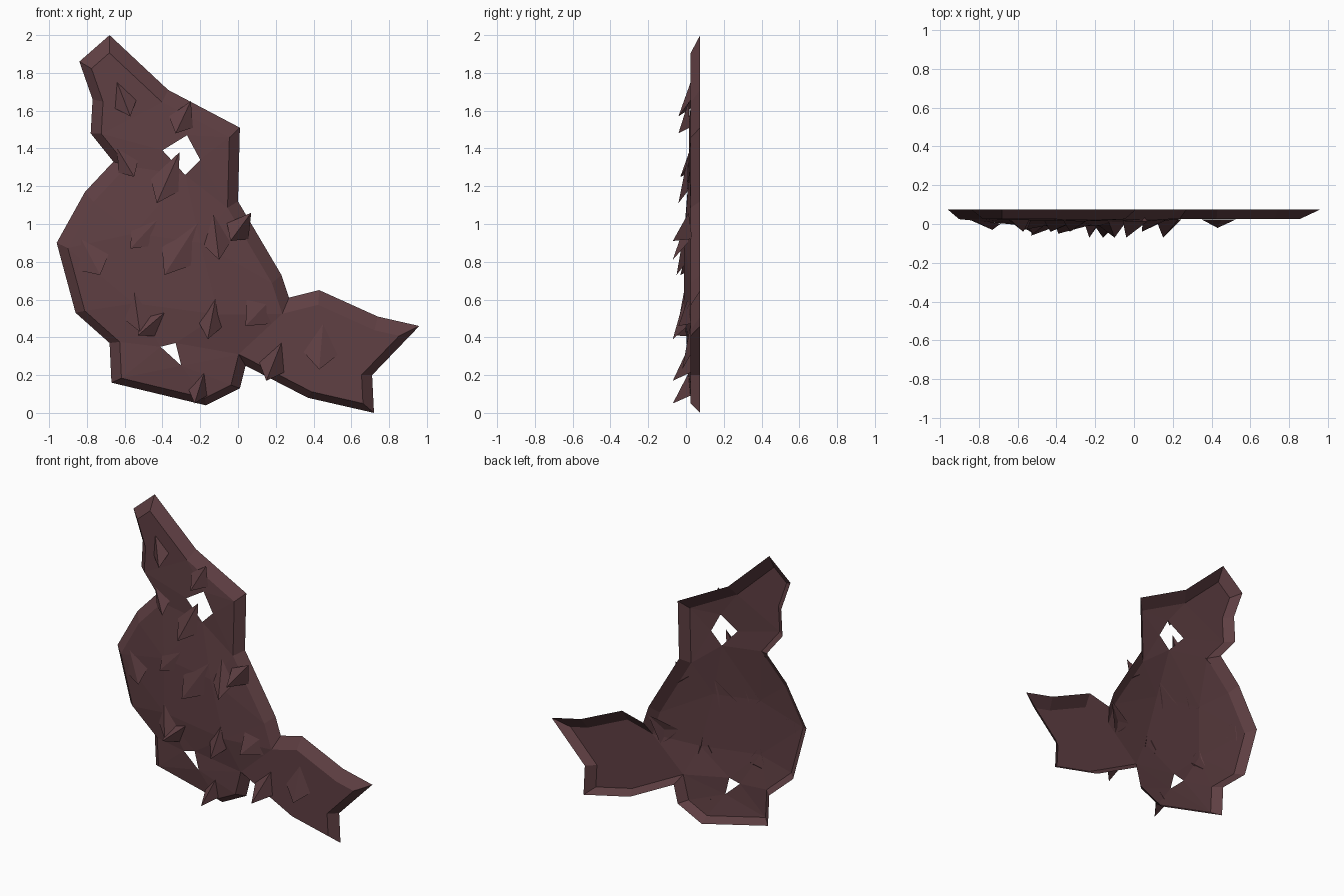
import bpy
import bmesh
from mathutils import Vector, Matrix
from mathutils.bvhtree import BVHTree
from mathutils.geometry import delaunay_2d_cdt, intersect_point_tri_2d

cube = bpy.data.objects.get("Cube")
if cube:
    bpy.data.objects.remove(cube, do_unlink=True)

BACK, FRONT = 0.075, 0.025

hide = bpy.data.materials.new("dark_maroon")
hide.use_nodes = True
hide.diffuse_color = (0.115, 0.05, 0.056, 1)
shader = hide.node_tree.nodes["Principled BSDF"]
shader.inputs["Base Color"].default_value = hide.diffuse_color
shader.inputs["Roughness"].default_value = 0.9


def points(*pairs):
    """Turn pairs given in hundredths into 2D points (x, z)."""
    return [Vector(p) / 100 for p in pairs]


def make_object(name, bm):
    mesh = bpy.data.meshes.new(name)
    bm.to_mesh(mesh)
    mesh.materials.append(hide)
    obj = bpy.data.objects.new(name, mesh)
    bpy.context.collection.objects.link(obj)
    return obj


def inset(loop):
    """Inset a clockwise outline, with wider bevels on the upper edges."""
    lines = []
    for i, a in enumerate(loop):
        edge = (loop[(i + 1) % len(loop)] - a).normalized()
        inward = Vector((edge.y, -edge.x))
        lines.append((inward, 0.055 - 0.02 * inward.y))
    result = []
    for i, p in enumerate(loop):
        (n1, w1), (n2, w2) = lines[i - 1], lines[i]
        result.append(p + Matrix((n1, n2)).inverted() @ Vector((w1, w2)))
    return result


# Silhouette: head, right flank, tail, underside, left flank
outline = points(
    (-68, 200), (-37, 171), (1, 151), (0, 112), (23, 73), (27, 61),
    (43, 65), (74, 51), (96, 46), (71, 20), (72, 0), (37, 8),
    (4, 25), (1, 13), (-17, 4), (-67, 16), (-68, 37), (-86, 53),
    (-96, 90), (-81, 117), (-66, 133), (-78, 148), (-77, 166), (-84, 186))
rim = inset(outline)

# Eye opening and belly opening
eye_hole = points((-40, 139), (-27, 147), (-20, 134), (-28, 126))
belly_hole = points((-41, 35), (-33, 37), (-30, 25))

# Crown points of the gently domed body
crown = points((-55, 95), (-20, 90), (-55, 58), (-10, 52))

flat = rim + eye_hole + belly_hole + crown
depths = ([FRONT] * len(rim) + [0.015] * len(eye_hole)
          + [0.005] * len(belly_hole) + [-0.01] * len(crown))

edges, start = [], 0
for loop in (rim, eye_hole, belly_hole):
    n = len(loop)
    edges += [(start + i, start + (i + 1) % n) for i in range(n)]
    start += n
verts, _, tris, origins, _, _ = delaunay_2d_cdt(flat, edges, [], 1, 1e-5)


def in_hole(p):
    return any(intersect_point_tri_2d(p, hole[0], hole[i], hole[i + 1])
               for hole in (eye_hole, belly_hole)
               for i in range(1, len(hole) - 1))


# Shell: domed front plate, bevelled border, open back
shell = bmesh.new()
plate = []
for v, src in zip(verts, origins):
    y = depths[src[0]] if src else FRONT
    plate.append(shell.verts.new((v.x, y, v.y)))
for tri in tris:
    centre = sum((verts[i] for i in tri), Vector((0, 0))) / len(tri)
    if not in_hole(centre):
        shell.faces.new([plate[i] for i in tri])

outer = [shell.verts.new((p.x, BACK, p.y)) for p in outline]
index = {src[0]: i for i, src in enumerate(origins) if src}
inner = [plate[index[i]] for i in range(len(rim))]
for i in range(len(outer)):
    j = (i + 1) % len(outer)
    shell.faces.new((outer[j], outer[i], inner[i], inner[j]))
make_object("body_shell", shell)
surface = BVHTree.FromBMesh(shell)


def on_shell(p):
    """Project a 2D point back onto the front of the shell."""
    hit = surface.ray_cast(Vector((p.x, -1, p.y)), Vector((0, 1, 0)))[0]
    y = hit.y if hit else FRONT - 0.01
    return (p.x, y - 0.001, p.y)


def spike(name, root, tip, depth, width):
    """Three-sided thorn leaning down from its root to its tip."""
    axis = tip - root
    side = Vector((-axis.y, axis.x)).normalized() * width
    middle = root + axis * 0.65
    bm = bmesh.new()
    apex = bm.verts.new((tip.x, -depth, tip.y))
    base = [bm.verts.new(on_shell(p))
            for p in (root, middle - side, middle + side)]
    for i in range(3):
        bm.faces.new((base[i], base[(i + 1) % 3], apex))
    # Point every side of the thorn outward
    bm.normal_update()
    heart = sum((v.co for v in bm.verts), Vector()) / 4
    for f in bm.faces:
        if f.normal.dot(f.calc_center_median() - heart) < 0:
            f.normal_flip()
    make_object(name, bm)
    bm.free()


# Thorns: root x, z, tip x, z, tip depth, half width (hundredths)
thorns = [
    (-64, 175, -57, 157, 4, 6), (-25, 165, -33, 148, 4, 7),
    (-64, 140, -55, 125, 3, 6), (-31, 138, -43, 111, 4, 8),
    (-43, 102, -57, 87, 3, 6), (-83, 92, -73, 73, 3, 9),
    (-21, 101, -39, 73, 5, 9), (-13, 105, -10, 81, 7, 7),
    (7, 106, -4, 91, 7, 7), (24, 67, 4, 46, 4, 9),
    (-55, 64, -52, 43, 5, 7), (-39, 53, -53, 41, 6, 6),
    (-12, 60, -16, 39, 7, 6), (23, 37, 15, 17, 7, 7),
    (45, 47, 43, 23, 2, 9), (-18, 21, -23, 5, 7, 5)]
for number, (rx, rz, tx, tz, depth, width) in enumerate(thorns, 1):
    root, tip = points((rx, rz), (tx, tz))
    spike(f"thorn_{number}", root, tip, depth / 100, width / 100)
shell.free()
